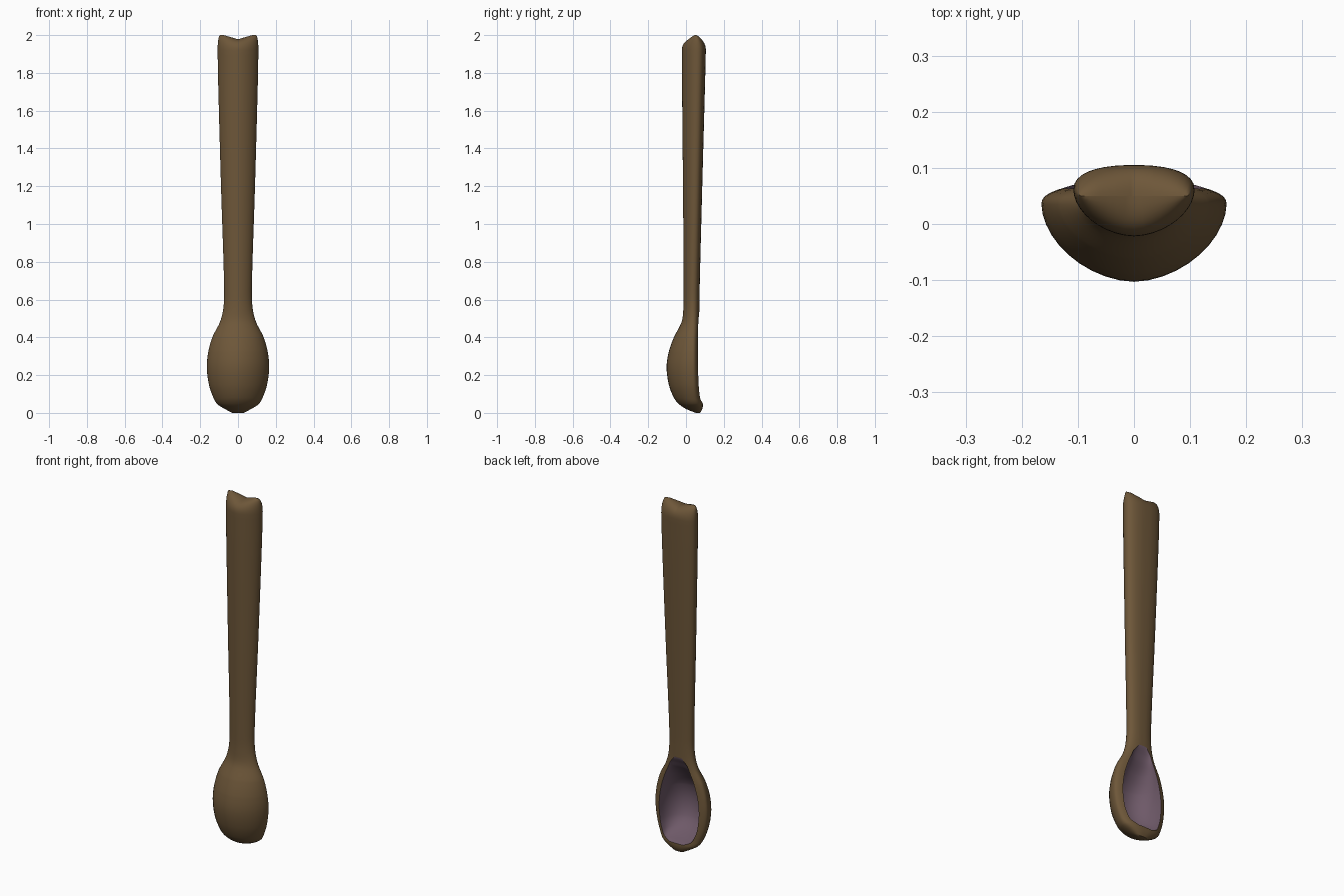
import bpy, bmesh, math

if "Cube" in bpy.data.objects:
    bpy.data.objects.remove(bpy.data.objects["Cube"])

# Sections: z, half width, front y, widest y, back y
SECTIONS = [
    (0.00, 0.030, 0.052, 0.063, 0.075),
    (0.02, 0.068, 0.002, 0.055, 0.086),
    (0.045, 0.108, -0.036, 0.046, 0.090),
    (0.08, 0.130, -0.064, 0.040, 0.084),
    (0.15, 0.154, -0.091, 0.036, 0.078),
    (0.24, 0.165, -0.103, 0.035, 0.074),
    (0.32, 0.158, -0.092, 0.035, 0.072),
    (0.40, 0.136, -0.064, 0.035, 0.071),
    (0.48, 0.096, -0.024, 0.035, 0.071),
    (0.55, 0.078, -0.014, 0.036, 0.071),
    (0.65, 0.073, -0.012, 0.037, 0.072),
    (1.20, 0.090, -0.016, 0.048, 0.086),
    (1.75, 0.105, -0.021, 0.058, 0.101),
    (1.92, 0.108, -0.022, 0.060, 0.105),
]
# Hollow of the bowl: z, half width, depth
HOLLOW = [
    (0.00, 0.012, 0), (0.05, 0.045, 0), (0.068, 0.082, 0.035), (0.10, 0.102, 0.09),
    (0.15, 0.118, 0.127), (0.24, 0.126, 0.142), (0.33, 0.116, 0.125), (0.41, 0.092, 0.075),
    (0.46, 0.070, 0.035), (0.50, 0.052, 0.014), (0.535, 0.025, 0), (0.60, 0.025, 0),
    (1.92, 0.035, 0),
]


def sample(table, z):
    """Smooth interpolation of the table columns at height z."""
    n = len(table)
    i = 0
    while i < n - 2 and z > table[i + 1][0]:
        i += 1
    a, b = table[i], table[i + 1]
    h = b[0] - a[0]
    t = min(1, max(0, (z - a[0]) / h))

    def slope(k, c):
        lo, hi = table[max(0, k - 1)], table[min(n - 1, k + 1)]
        return (hi[c] - lo[c]) / (hi[0] - lo[0])
    out = []
    for c in range(1, len(a)):
        v = ((2*t**3 - 3*t*t + 1) * a[c] + (t**3 - 2*t*t + t) * h * slope(i, c)
             + (3*t*t - 2*t**3) * b[c] + (t**3 - t*t) * h * slope(i + 1, c))
        out.append(min(max(v, min(a[c], b[c])), max(a[c], b[c])))
    return out


FRONT, RIM, CAVITY = 10, 7, 9


def half_section(z):
    """Points of the right half, from front keel to back centre."""
    w, yf, ym, yb = sample(SECTIONS, z)
    c, d = sample(HOLLOW, z)
    c = min(c, w * 0.85)
    pts = []
    for k in range(FRONT + 1):                      # rounded front with soft keel
        x = math.sin(math.pi / 2 * k / FRONT)
        pts.append((w * x, ym - (ym - yf) * max(0, 1 - x**1.8) ** (1 / 1.8)))

    def back(x):
        return ym + (yb - ym) * max(0, 1 - (x / w)**2.4) ** (1 / 2.4)
    end = math.acos(c / w)
    for k in range(1, RIM + 1):                     # rounded back edge
        x = w * math.cos(end * k / RIM)
        pts.append((x, back(x)))
    for k in range(1, CAVITY + 1):                  # hollow (flat on the handle)
        t = math.cos(math.pi / 2 * k / CAVITY)
        x = c * t
        y = back(x) if d <= 0 else back(c) - d * max(0, 1 - t**2.2) ** (1 / 2.2)
        pts.append((x if k < CAVITY else 0, y))
    return pts


def ring(pts):
    return pts + [(-x, y) for x, y in reversed(pts[1:-1])]


# Rows of the loft
heights = sorted({round(t[0], 4) for t in SECTIONS + HOLLOW})
zs = []
for a, b in zip(heights, heights[1:]):
    steps = 3 if b < 0.7 else 6
    zs += [a + (b - a) * k / steps for k in range(steps)]
rows = [[(x, y, z) for x, y in ring(half_section(z))] for z in zs]

# Rounded, notched handle end
top = ring(half_section(1.92))
for k in range(0, 11):
    s, co = math.sin(math.pi / 2 * k / 10), math.cos(math.pi / 2 * k / 10)
    row = []
    for x, y in top:
        px = x * (0.88 + 0.12 * co)
        notch = 0.022 * s * s * max(0, 1 - abs(px) / 0.075)
        row.append((px, 0.05 + (y - 0.05) * co, 1.92 + 0.08 * s - notch))
    rows.append(row)


def material(name, colour):
    m = bpy.data.materials.new(name)
    m.diffuse_color = (*colour, 1)
    m.use_nodes = True
    m.node_tree.nodes["Principled BSDF"].inputs["Base Color"].default_value = m.diffuse_color
    return m


# Spoon
bm = bmesh.new()
grid = [[bm.verts.new(p) for p in row] for row in rows]
n = len(grid[0])
first = FRONT + RIM
for r0, r1 in zip(grid, grid[1:]):
    zmid = (r0[0].co.z + r1[0].co.z) / 2
    for j in range(n):
        k = (j + 1) % n
        f = bm.faces.new((r0[j], r0[k], r1[k], r1[j]))
        inside = first <= j < first + 2 * CAVITY
        f.material_index = 1 if inside and 0.05 < zmid < 0.535 else 0
bm.faces.new(grid[0])
bmesh.ops.remove_doubles(bm, verts=bm.verts, dist=0.0003)
bmesh.ops.recalc_face_normals(bm, faces=bm.faces)
mesh = bpy.data.meshes.new("spoon")
bm.to_mesh(mesh)
bm.free()
mesh.materials.append(material("brown_wood", (0.155, 0.095, 0.041)))
mesh.materials.append(material("mauve_bowl", (0.155, 0.100, 0.138)))
spoon = bpy.data.objects.new("spoon", mesh)
bpy.context.collection.objects.link(spoon)
bpy.context.view_layer.objects.active = spoon
spoon.select_set(True)
bpy.ops.object.shade_smooth_by_angle(angle=math.radians(45))
